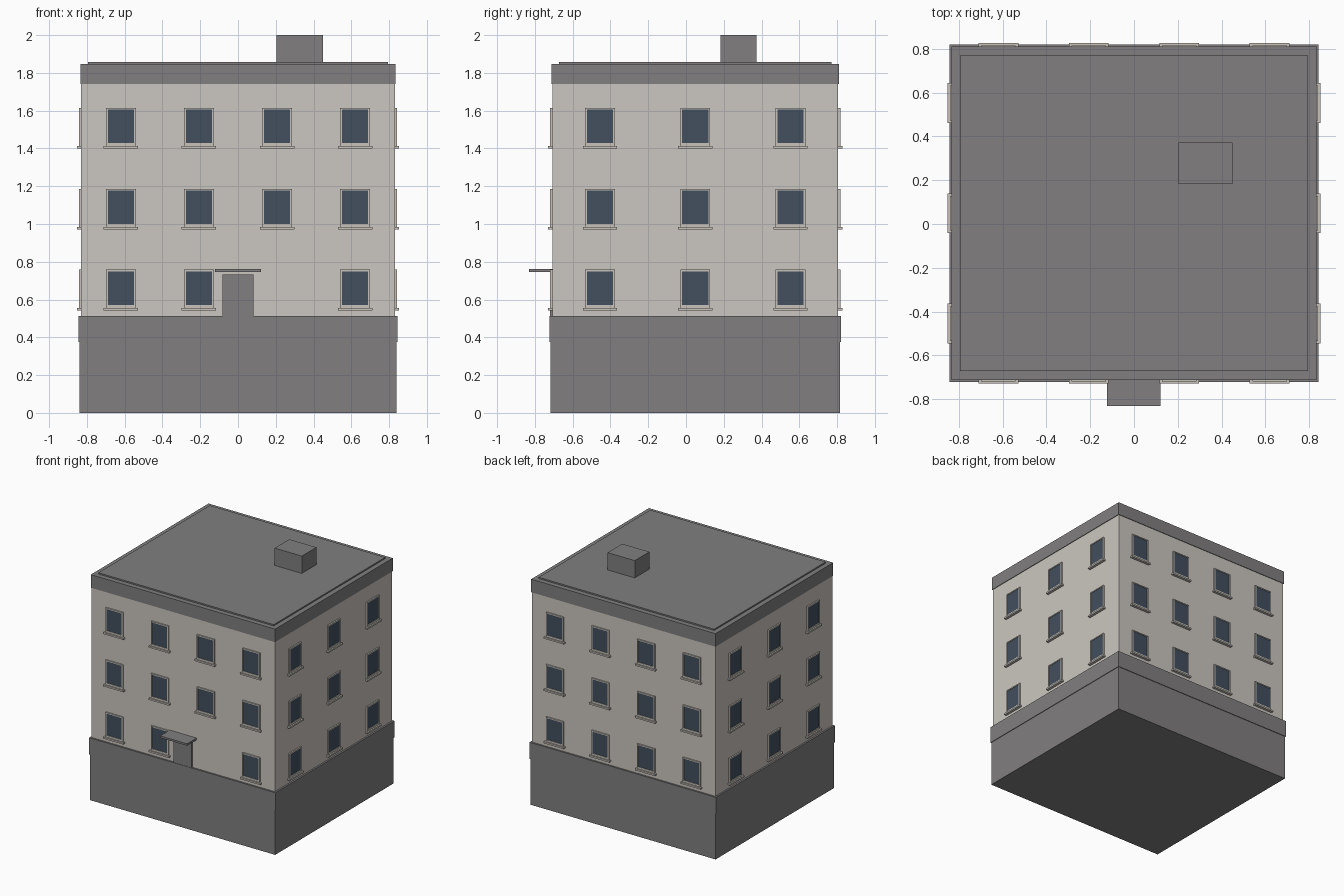
import bpy, bmesh
from mathutils import Matrix, Vector
from math import pi

if "Cube" in bpy.data.objects:
    bpy.data.objects.remove(bpy.data.objects["Cube"])

def material(name, rgb):
    m = bpy.data.materials.new(name)
    m.diffuse_color = (*rgb, 1)
    m.use_nodes = True
    m.node_tree.nodes["Principled BSDF"].inputs["Base Color"].default_value = m.diffuse_color
    return m

WALL = material("warm_wall", (0.60, 0.565, 0.525))
TRIM = material("window_trim", (0.58, 0.55, 0.50))
GREY = material("dark_grey", (0.22, 0.212, 0.216))
GLASS = material("blue_glass", (0.054, 0.08, 0.112))

CY = 0.049            # centre of the block in y
HX, HY = 0.83, 0.757  # half sizes of the walls

def add_box(bm, x0, x1, y0, y1, z0, z1, mat=Matrix()):
    c = Vector(((x0 + x1) / 2, (y0 + y1) / 2, (z0 + z1) / 2))
    s = Matrix.Diagonal((x1 - x0, y1 - y0, z1 - z0, 1))
    bmesh.ops.create_cube(bm, size=1, matrix=mat @ Matrix.Translation(c) @ s)

def finish(bm, name, mat):
    me = bpy.data.meshes.new(name)
    bm.to_mesh(me)
    bm.free()
    me.materials.append(mat)
    ob = bpy.data.objects.new(name, me)
    bpy.context.collection.objects.link(ob)
    return ob

def box(name, mat, *dims):
    bm = bmesh.new()
    add_box(bm, *dims)
    return finish(bm, name, mat)

def block(name, mat, grow, z0, z1):
    """Box with the building footprint, grown outwards."""
    return box(name, mat, -HX - grow, HX + grow, CY - HY - grow, CY + HY + grow, z0, z1)

# Main masses
block("plinth", GREY, 0.009, 0, 0.38)
block("plinth_lip", GREY, 0.014, 0.375, 0.512)
block("walls", WALL, 0, 0.51, 1.745)
block("cornice", GREY, 0.005, 1.74, 1.847)
block("roof_panel", GREY, -0.035, 1.845, 1.858)
box("chimney", GREY, 0.204, 0.45, 0.183, 0.372, 1.85, 2.0)

# Entrance
box("door", GREY, -0.083, 0.083, CY - HY - 0.011, CY - HY + 0.02, 0.50, 0.733)
box("door_canopy", GREY, -0.123, 0.121, -0.832, CY - HY + 0.01, 0.746, 0.762)

# Windows: each side is described by turn angle, wall distance and columns
frames, sills, panes = bmesh.new(), bmesh.new(), bmesh.new()
four = [-0.62, -0.207, 0.207, 0.62]
three = [-0.504, 0, 0.504]
for turn, dist, columns in ((0, HY, four), (pi / 2, HX, three), (pi, HY, four), (-pi / 2, HX, three)):
    for x in columns:
        for floor in range(3):
            if turn == 0 and floor == 0 and x == 0.207:
                continue  # no window beside the door
            z = 0.546 + 0.4285 * floor
            m = (Matrix.Translation((0, CY, 0)) @ Matrix.Rotation(turn, 4, 'Z')
                 @ Matrix.Translation((x, -dist, z)))
            # frame: two jambs, head and bottom rail
            for s in (-1, 1):
                add_box(frames, min(s * .069, s * .079), max(s * .069, s * .079), -.011, .01, .008, .212, m)
            add_box(frames, -.069, .069, -.011, .01, .203, .212, m)
            add_box(frames, -.069, .069, -.011, .01, .008, .026, m)
            add_box(sills, -.091, .091, -.022, .01, -.003, .010, m)
            add_box(panes, -.069, .069, -.007, .005, .026, .203, m)
finish(frames, "window_frames", TRIM)
finish(sills, "window_sills", TRIM)
finish(panes, "window_panes", GLASS)
